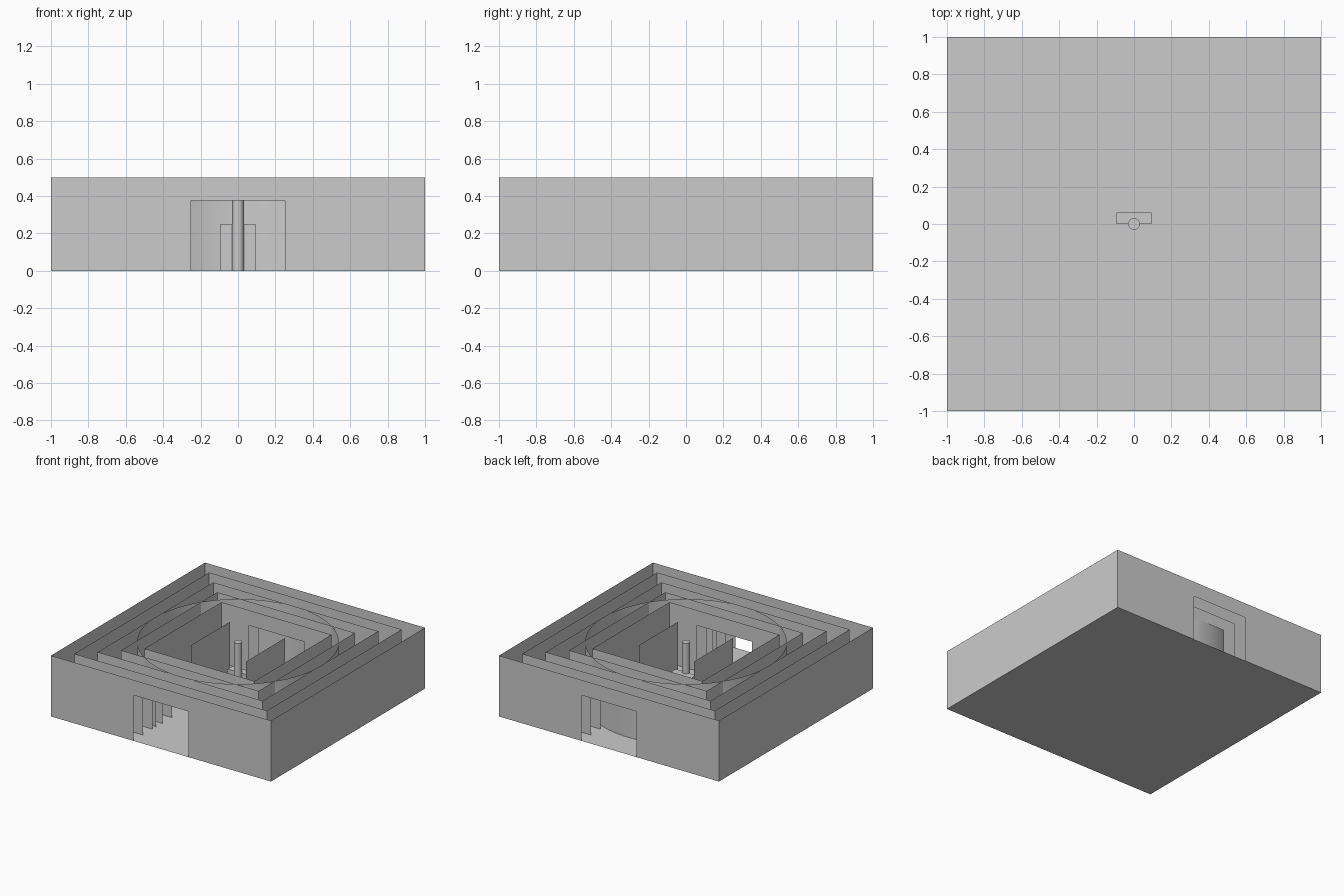
import bpy, bmesh
from math import asin, sin, cos, pi

if "Cube" in bpy.data.objects:
    bpy.data.objects.remove(bpy.data.objects["Cube"])

H = 0.5             # wall height
DW, DH = 0.25, 0.375  # doorway half width and height


def make_object(name, bm, smooth=False):
    mesh = bpy.data.meshes.new(name)
    bm.to_mesh(mesh)
    bm.free()
    ob = bpy.data.objects.new(name, mesh)
    bpy.context.collection.objects.link(ob)
    if smooth:
        bpy.ops.object.select_all(action='DESELECT')
        ob.select_set(True)
        bpy.context.view_layer.objects.active = ob
        bpy.ops.object.shade_smooth_by_angle()
    return ob


def face(bm, pts):
    return bm.faces.new([bm.verts.new(p) for p in pts])


def square_ring(name, s):
    """Paper-thin square wall with a doorway at the front and back."""
    bm = bmesh.new()
    outline = [(-s, 0), (-DW, 0), (-DW, DH), (DW, DH), (DW, 0), (s, 0), (s, H), (-s, H)]
    for side in (-1, 1):
        # solid side
        face(bm, [(side * s, -side * s, 0), (side * s, side * s, 0),
                  (side * s, side * s, H), (side * s, -side * s, H)])
        # side with doorway
        face(bm, [(-side * x, side * s, z) for x, z in outline])
    bmesh.ops.remove_doubles(bm, verts=bm.verts, dist=1e-4)
    make_object(name, bm)


def arc_wall(bm, r, a0, a1, n, z0, z1):
    rows = []
    for i in range(n + 1):
        a = a0 + (a1 - a0) * i / n
        rows.append([bm.verts.new((r * cos(a), r * sin(a), z)) for z in (z0, z1)])
    for p, q in zip(rows, rows[1:]):
        bm.faces.new((p[0], q[0], q[1], p[1]))


# Floor
bm = bmesh.new()
face(bm, [(-1, -1, 0), (1, -1, 0), (1, 1, 0), (-1, 1, 0)])
make_object("floor", bm)

# Nested square walls
for i, s in enumerate((1.0, 0.875, 0.75, 0.625, 0.5)):
    square_ring(f"square_wall_{i + 1}", s)

# Round wall, open at the front only
R = 0.75
half = asin(DW / R)
bm = bmesh.new()
arc_wall(bm, R, -pi / 2 + half, 1.5 * pi - half, 86, 0, H)
arc_wall(bm, R, -pi / 2 - half, -pi / 2 + half, 10, DH, H)
make_object("round_wall", bm, smooth=True)

# Inner side screens
for name, x in (("left_screen", -0.25), ("right_screen", 0.25)):
    bm = bmesh.new()
    y = 0.25 if x > 0 else -0.25
    face(bm, [(x, -y, 0), (x, y, 0), (x, y, H), (x, -y, H)])
    make_object(name, bm)

# Central block
bm = bmesh.new()
bmesh.ops.create_cube(bm, size=1)
bmesh.ops.scale(bm, vec=(0.1875, 0.0625, 0.25), verts=bm.verts)
bmesh.ops.translate(bm, vec=(0, 0.03125, 0.125), verts=bm.verts)
make_object("central_block", bm)

# Central pole
bm = bmesh.new()
bmesh.ops.create_cone(bm, cap_ends=True, segments=24, radius1=0.031, radius2=0.031, depth=H)
bmesh.ops.translate(bm, vec=(0, 0, H / 2), verts=bm.verts)
make_object("central_pole", bm, smooth=True)
